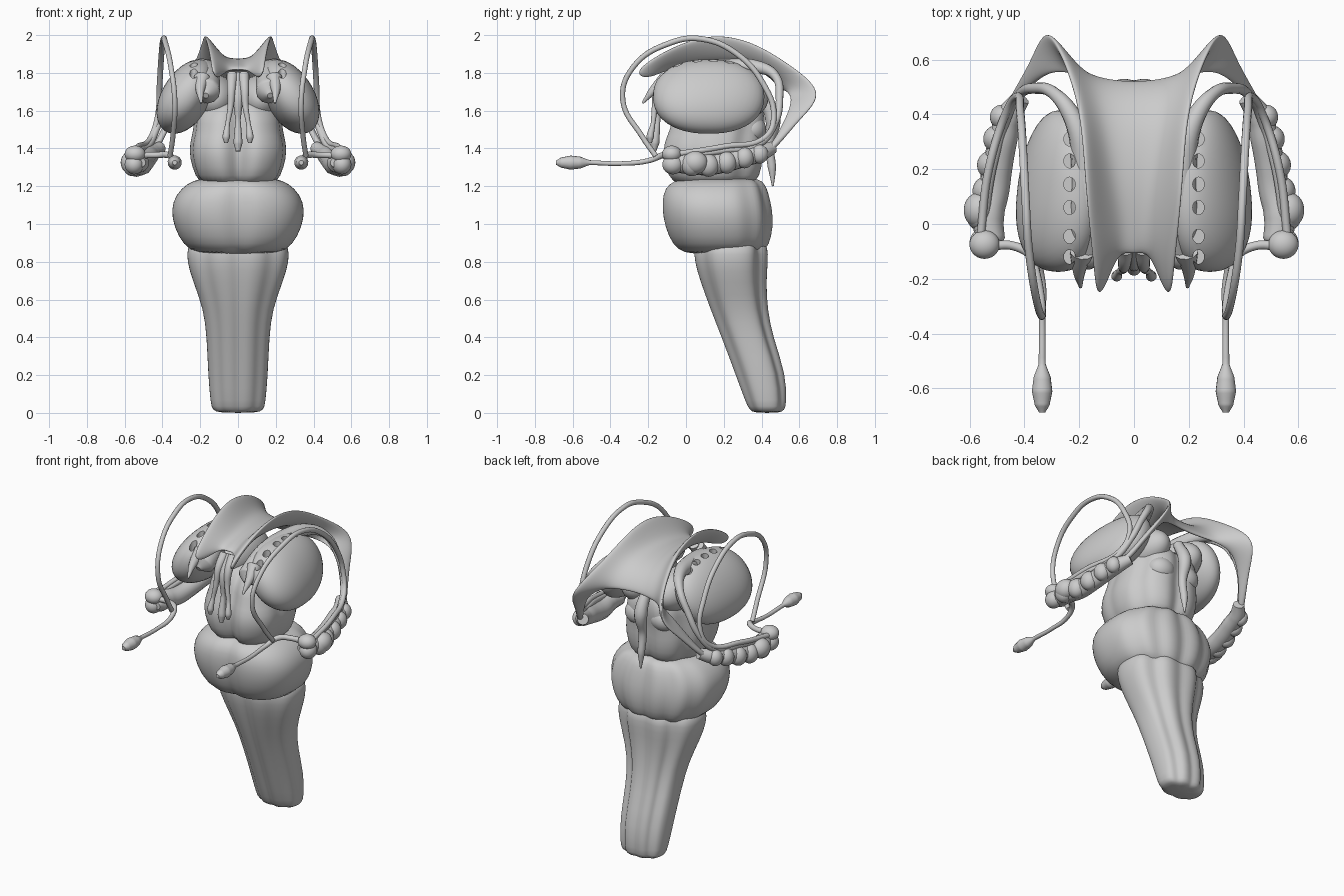
import bpy, bmesh, math
from mathutils import Vector, Matrix

if "Cube" in bpy.data.objects:
    bpy.data.objects.remove(bpy.data.objects["Cube"])


def make(name, bm, mirror=False, sub=0):
    bmesh.ops.recalc_face_normals(bm, faces=bm.faces)
    me = bpy.data.meshes.new(name)
    bm.to_mesh(me)
    bm.free()
    me.shade_smooth()
    ob = bpy.data.objects.new(name, me)
    bpy.context.collection.objects.link(ob)
    if mirror:
        ob.modifiers.new("mirror", 'MIRROR').merge_threshold = 0.0005
    if sub:
        m = ob.modifiers.new("smooth", 'SUBSURF')
        m.levels = m.render_levels = sub
    return ob


def loft(name, rings, grooves, power=2.4, n=48):
    """rings: z, front y, back y, half width; grooves: angle from front, depth, spread"""
    bm = bmesh.new()
    loops = []
    for z, y0, y1, rx in rings:
        loop = []
        for i in range(n):
            a = 2 * math.pi * i / n
            s, c = math.sin(a), math.cos(a)
            r = (abs(s) ** power + abs(c) ** power) ** (-1 / power)
            for ang, depth, spread in grooves:
                for sg in (1, -1):
                    d = (a - math.radians(ang) * sg + math.pi) % (2 * math.pi) - math.pi
                    k = depth if ang not in (0, 180) else depth / 2
                    r *= 1 - k * math.exp(-(d / spread) ** 2)
            loop.append(bm.verts.new((rx * r * s, (y0 + y1) / 2 - (y1 - y0) / 2 * r * c, z)))
        loops.append(loop)
    for a, b in zip(loops, loops[1:]):
        for i in range(n):
            j = (i + 1) % n
            bm.faces.new((a[i], a[j], b[j], b[i]))
    bm.faces.new(loops[0])
    bm.faces.new(loops[-1])
    return make(name, bm, sub=1)


def tube(name, pts, mirror=True):
    """smooth tube through points x, y, z, radius"""
    cu = bpy.data.curves.new(name, 'CURVE')
    cu.dimensions = '3D'
    cu.bevel_depth, cu.bevel_resolution, cu.resolution_u = 1, 4, 8
    cu.use_fill_caps = True
    sp = cu.splines.new('BEZIER')
    sp.bezier_points.add(len(pts) - 1)
    for p, (x, y, z, r) in zip(sp.bezier_points, pts):
        p.co, p.radius = (x, y, z), r
        p.handle_left_type = p.handle_right_type = 'AUTO'
    tmp = bpy.data.objects.new("tmp", cu)
    bpy.context.collection.objects.link(tmp)
    bpy.context.view_layer.update()
    me = bpy.data.meshes.new_from_object(tmp.evaluated_get(bpy.context.evaluated_depsgraph_get()))
    bpy.data.objects.remove(tmp)
    bm = bmesh.new()
    bm.from_mesh(me)
    ob = make(name, bm)
    if mirror:
        ob.modifiers.new("mirror", 'MIRROR').use_mirror_merge = False
    return ob


def blob(name, loc, size, rot=0, power=2.0):
    bm = bmesh.new()
    bmesh.ops.create_uvsphere(bm, u_segments=40, v_segments=28, radius=1)
    for v in bm.verts:
        rad = math.hypot(v.co.x, v.co.z)
        if rad > 1e-4:
            k = max(0, 1 - abs(v.co.y) ** power) ** (1 / power) / rad
            v.co.x *= k
            v.co.z *= k
    bm.transform(Matrix.Translation(loc) @ Matrix.Rotation(math.radians(rot), 4, 'Y')
                 @ Matrix.Diagonal((*size, 1)))
    ob = make(name, bm)
    ob.modifiers.new("mirror", 'MIRROR').use_mirror_merge = False
    return ob


# Central stem
loft("lower_stem", [(0.0, .36, .50, .10), (.015, .335, .525, .135), (.05, .315, .535, .145),
     (.2, .26, .535, .158), (.4, .185, .465, .165), (.55, .125, .435, .182), (.7, .07, .43, .24),
     (.8, .04, .44, .27), (.88, .035, .44, .27), (.92, .07, .41, .23)],
     [(0, .12, .13), (42, .09, .2), (140, .14, .17), (180, .1, .15)])
loft("middle_bulge", [(.84, .02, .38, .17), (.86, -.05, .43, .26), (.93, -.10, .46, .315),
     (1.03, -.13, .47, .352), (1.12, -.135, .455, .348), (1.19, -.12, .435, .30),
     (1.23, -.07, .41, .24), (1.245, 0, .36, .17)],
     [(0, .1, .16), (125, .05, .12), (150, .08, .12), (180, .09, .12)], 2.5)
loft("upper_stem", [(1.2, -.06, .36, .19), (1.25, -.11, .40, .225), (1.35, -.14, .42, .258),
     (1.43, -.135, .415, .256), (1.5, -.10, .425, .235), (1.56, -.09, .43, .235),
     (1.63, -.03, .41, .2), (1.67, .05, .35, .12)],
     [(0, .26, .22), (75, .05, .15), (125, .08, .15), (180, .12, .18)])
blob("inner_lobes", (.12, .2, 1.66), (.12, .235, .13))
blob("rear_bumps_upper", (.09, .35, 1.5), (.085, .075, .075))

# Side lens bodies with a row of openings along the top
lens = blob("lens_body", (.272, .12, 1.675), (.128, .295, .215), -30, 2.25)
for v in lens.data.vertices:  # narrower and slightly higher toward the rear
    t = v.co.y - .12
    v.co.x += -.1 * t * (v.co.x > .25) * (v.co.x - .25) / .17
cb = bmesh.new()
for y, z in ((.31, 1.83), (.23, 1.86), (.145, 1.87), (.06, 1.87), (-.045, 1.84), (-.12, 1.79)):
    bmesh.ops.create_cone(cb, cap_ends=True, segments=16, radius1=1, radius2=1, depth=1,
                          matrix=Matrix.Translation((.235, y, z))
                          @ Matrix.Diagonal((.021, .026, .1, 1)))
cutter = make("hole_cutter", cb)
cutter.hide_render = True
lens.modifiers.clear()
b = lens.modifiers.new("holes", 'BOOLEAN')
b.object, b.solver = cutter, 'EXACT'
bpy.context.view_layer.update()
lens.data = bpy.data.meshes.new_from_object(
    lens.evaluated_get(bpy.context.evaluated_depsgraph_get()))
lens.modifiers.clear()
bpy.data.objects.remove(cutter)
lens.data.set_sharp_from_angle(angle=math.radians(40))
lens.modifiers.new("mirror", 'MIRROR').use_mirror_merge = False

# Arched body beside the lens, with its curling tail
tube("arched_tail", [(.17, -.16, 1.68, .015), (.165, -.12, 1.70, .07), (.168, .05, 1.79, .068),
     (.175, .22, 1.82, .055), (.22, .38, 1.83, .035), (.29, .475, 1.78, .023),
     (.36, .495, 1.67, .02), (.42, .47, 1.53, .018), (.47, .38, 1.42, .02), (.52, .2, 1.39, .018),
     (.55, 0, 1.36, .018)])
tube("front_prong", [(.19, -.1, 1.77, .045), (.2, -.17, 1.71, .024), (.195, -.23, 1.64, .006)])

# Winged saddle sheet with rear horns running down into bands
rows = [(None, (.11, -.215, 1.76), (.132, -.285, 1.80)),
        ((0, -.12, 1.82), (.05, -.1, 1.815), (.15, -.15, 1.90)),
        ((0, .05, 1.855), (.07, .05, 1.855), (.168, .02, 1.98)),
        ((0, .2, 1.865), (.10, .2, 1.865), (.18, .18, 2.01)),
        ((0, .36, 1.84), (.13, .36, 1.85), (.19, .36, 1.965)),
        ((0, .46, 1.78), (.15, .47, 1.80), (.225, .53, 1.86)),
        ((0, .51, 1.71), (.19, .54, 1.70), (.32, .755, 1.70)),
        (None, (.31, .565, 1.64), (.37, .61, 1.56)),
        (None, (.40, .475, 1.45), (.43, .50, 1.43)),
        (None, (.44, .42, 1.38), (.47, .43, 1.37))]
bm = bmesh.new()
grid = [[bm.verts.new(p) if p else None for p in r] for r in rows]
for r, s in zip(grid, grid[1:]):
    for i in range(2):
        if r[i] and s[i]:
            bm.faces.new((r[i], r[i + 1], s[i + 1], s[i]))
wing = make("winged_saddle", bm, mirror=True)
sol = wing.modifiers.new("thickness", 'SOLIDIFY')
sol.thickness, sol.offset = .035, 0
sm = wing.modifiers.new("smooth", 'SUBSURF')
sm.levels = sm.render_levels = 3

# Columns hanging at the front, and the rear spike
tube("front_column", [(.03, -.09, 1.79, .03), (.035, -.145, 1.72, .024), (.04, -.165, 1.62, .016),
                      (.055, -.175, 1.53, .012), (.063, -.19, 1.46, .02), (.063, -.19, 1.43, .01)])
tube("middle_column", [(0, -.08, 1.79, .03), (0, -.14, 1.68, .03), (0, -.15, 1.55, .014),
                       (0, -.165, 1.43, .024), (0, -.17, 1.385, .012)], False)
tube("rear_spike", [(0, .40, 1.68, .03), (0, .46, 1.55, .04), (0, .44, 1.42, .025),
                    (0, .455, 1.3, .022), (0, .46, 1.2, .005)], False)

# Beaded lower side arms with end balls
path = [(.43, .46, 1.40, .035), (.475, .39, 1.37, .05), (.495, .31, 1.35, .055),
        (.515, .215, 1.325, .058), (.53, .12, 1.31, .06), (.55, .03, 1.315, .062),
        (.54, -.06, 1.32, .055), (.53, -.1, 1.32, .025)]
tube("side_arm", [(x - .018, y, z + .005, r * .95) for x, y, z, r in path])
for x, y, z, r in path[1:6]:
    blob("arm_bead", (x + .008, y, z), (r * .85, r * .9, r))
blob("end_ball_outer", (.565, .05, 1.325), (.056, .065, .06))
blob("end_ball_front", (.545, -.075, 1.37), (.055, .052, .045))
blob("end_ball_lower", (.55, -.07, 1.315), (.05, .055, .052))

# Thin looping cord and front stalk with bulb
tube("looping_cord", [(.36, -.16, 1.36, .014), (.345, -.23, 1.46, .014), (.335, -.335, 1.66, .014),
     (.355, -.28, 1.83, .014), (.385, -.08, 1.96, .015), (.395, .08, 1.98, .015),
     (.405, .27, 1.90, .015), (.415, .41, 1.74, .015), (.425, .465, 1.57, .015),
     (.46, .42, 1.46, .015), (.53, .2, 1.41, .015), (.56, -.05, 1.37, .015)])
tube("front_stalk", [(.53, -.08, 1.365, .018), (.44, -.08, 1.365, .016), (.37, -.12, 1.365, .017),
     (.338, -.2, 1.335, .014), (.335, -.35, 1.32, .012), (.335, -.51, 1.325, .013),
     (.335, -.56, 1.325, .032), (.335, -.61, 1.325, .038), (.335, -.66, 1.325, .028),
     (.335, -.687, 1.325, .012)])
